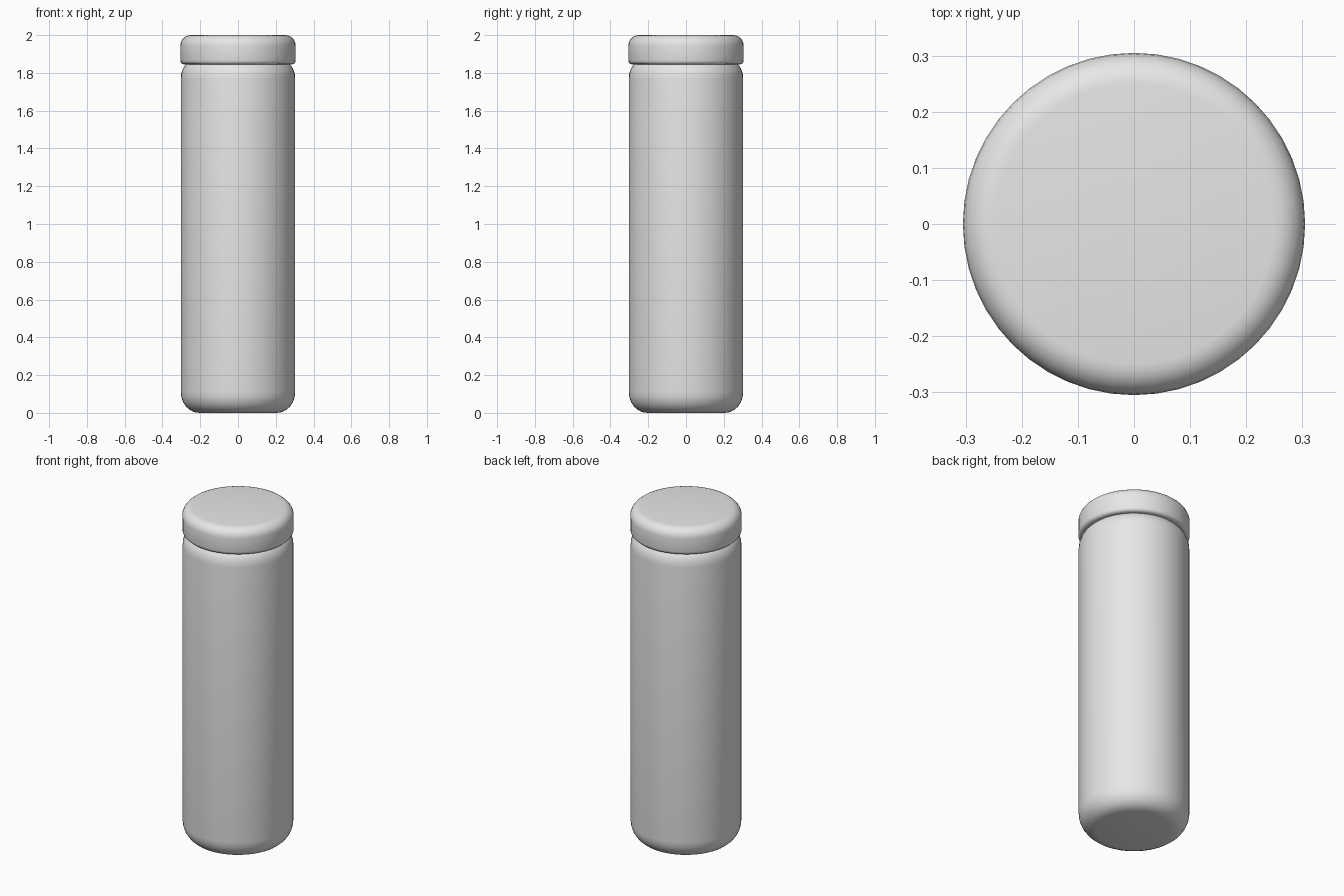
import bpy, bmesh, math
from mathutils import Matrix, Vector

cube = bpy.data.objects.get("Cube")
if cube:
    bpy.data.objects.remove(cube, do_unlink=True)

SIDES = 48

mat = bpy.data.materials.new("light_grey")
mat.use_nodes = True
grey = (0.8, 0.8, 0.8, 1)
mat.diffuse_color = grey
mat.node_tree.nodes["Principled BSDF"].inputs["Base Color"].default_value = grey


def arc(r, z, rx, rz, start, end, steps=6):
    """Quarter-ellipse points centred on (r, z), angles in degrees."""
    angles = [math.radians(start + (end - start) * i / steps) for i in range(steps + 1)]
    return [(r + rx * math.cos(a), z + rz * math.sin(a)) for a in angles]


def lathe(name, profile):
    """Revolve a bottom-to-top profile of (radius, height) and cap both ends."""
    bm = bmesh.new()
    rings = []
    for r, z in profile:
        rings.append([bm.verts.new(Matrix.Rotation(math.tau * i / SIDES, 3, "Z") @ Vector((r, 0, z)))
                      for i in range(SIDES)])
    for low, high in zip(rings, rings[1:]):
        for i in range(SIDES):
            j = (i + 1) % SIDES
            bm.faces.new((low[i], low[j], high[j], high[i]))
    bm.faces.new(rings[0][::-1])
    bm.faces.new(rings[-1])
    mesh = bpy.data.meshes.new(name)
    bm.to_mesh(mesh)
    bm.free()
    mesh.materials.append(mat)
    obj = bpy.data.objects.new(name, mesh)
    bpy.context.collection.objects.link(obj)
    bpy.ops.object.select_all(action="DESELECT")
    obj.select_set(True)
    bpy.context.view_layer.objects.active = obj
    bpy.ops.object.shade_smooth_by_angle(angle=math.radians(35))
    return obj


# Bottle body: rounded base, straight wall, rounded shoulder tucked under the lid
lathe("bottle_body",
      arc(0.205, 0.11, 0.098, 0.11, -90, 0) + arc(0.24, 1.77, 0.063, 0.09, 0, 90))

# Lid: small lower lip rounding, straight rim, broad rounded top edge
lathe("lid",
      arc(0.285, 1.865, 0.02, 0.02, -90, 0, 3) + arc(0.25, 1.945, 0.055, 0.055, 0, 90))
